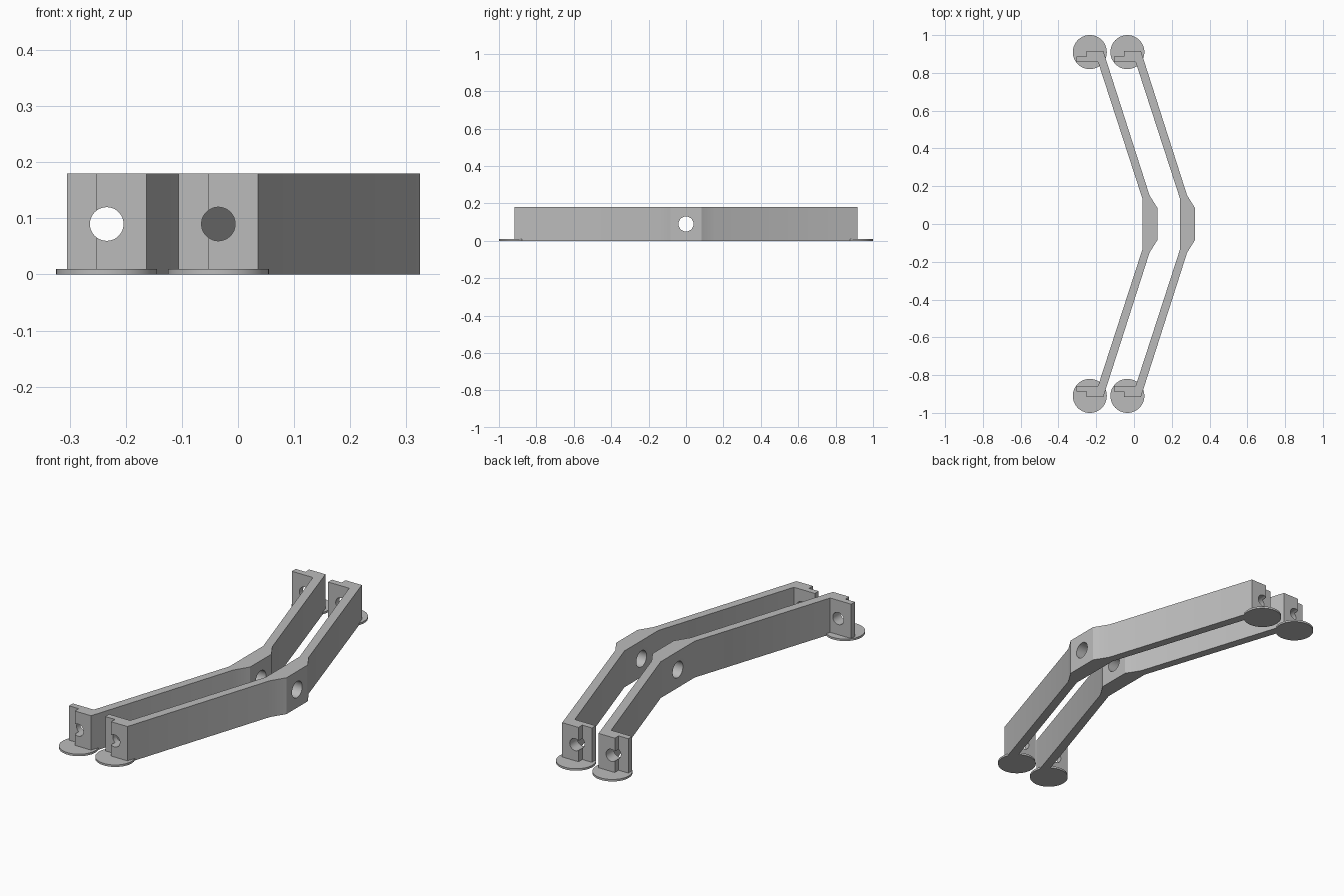
import bpy, bmesh, math

cube = bpy.data.objects.get("Cube")
if cube:
    bpy.data.objects.remove(cube, do_unlink=True)

HEIGHT = 0.18
FOOT_X, FOOT_Y = -0.234, 0.91

grey = bpy.data.materials.new("mid_grey")
grey.use_nodes = True
colour = (0.5, 0.5, 0.5, 1)
grey.diffuse_color = colour
grey.node_tree.nodes["Principled BSDF"].inputs["Base Color"].default_value = colour


def shade(obj, degrees):
    bpy.ops.object.select_all(action='DESELECT')
    obj.select_set(True)
    bpy.context.view_layer.objects.active = obj
    bpy.ops.object.shade_smooth_by_angle(angle=math.radians(degrees))


def cylinder(name, loc, radius, depth, rot=(0, 0, 0)):
    bpy.ops.mesh.primitive_cylinder_add(vertices=48, radius=radius, depth=depth,
                                        location=loc, rotation=rot)
    obj = bpy.context.object
    obj.name = name
    obj.data.materials.append(grey)
    return obj


def drill(obj, cutter):
    mod = obj.modifiers.new("hole", 'BOOLEAN')
    mod.operation = 'DIFFERENCE'
    mod.solver = 'EXACT'
    mod.object = cutter
    bpy.context.view_layer.objects.active = obj
    bpy.ops.object.modifier_apply(modifier=mod.name)
    bpy.data.objects.remove(cutter, do_unlink=True)


# Half of the handle outline: outer grip, arm, stepped mounting tab, inner face
half = [(0.125, 0.083), (0.082, 0.152), (-0.163, 0.917), (-0.252, 0.917),
        (-0.252, 0.887), (-0.305, 0.887), (-0.305, 0.857), (-0.19, 0.857),
        (0.045, 0.133)]
outline = half + [(x, -y) for x, y in reversed(half)]


def make_handle(name, dx):
    bm = bmesh.new()
    face = bm.faces.new([bm.verts.new((x + dx, y, 0)) for x, y in outline])
    top = bmesh.ops.extrude_face_region(bm, geom=[face])
    verts = [v for v in top["geom"] if isinstance(v, bmesh.types.BMVert)]
    bmesh.ops.translate(bm, verts=verts, vec=(0, 0, HEIGHT))
    bmesh.ops.recalc_face_normals(bm, faces=bm.faces)
    mesh = bpy.data.meshes.new(name)
    bm.to_mesh(mesh)
    bm.free()
    mesh.materials.append(grey)
    obj = bpy.data.objects.new(name, mesh)
    bpy.context.collection.objects.link(obj)

    # Hole through the grip, then one through each tab
    mid = HEIGHT / 2
    drill(obj, cylinder("cutter", (0.085 + dx, 0, mid), 0.04, 0.2,
                        (0, math.pi / 2, 0)))
    for side in (-1, 1):
        drill(obj, cylinder("cutter", (FOOT_X + dx, side * 0.887, mid), 0.03, 0.2,
                            (math.pi / 2, 0, 0)))
    shade(obj, 25)


# Two handles side by side, each with a round foot under both tabs
for label, dx in (("right", 0), ("left", 0.199)):
    make_handle(label + "_handle", dx)
    for end, side in (("front", -1), ("back", 1)):
        foot = cylinder(f"{label}_{end}_foot", (FOOT_X + dx, side * FOOT_Y, 0.005),
                        0.09, 0.01)
        shade(foot, 30)
